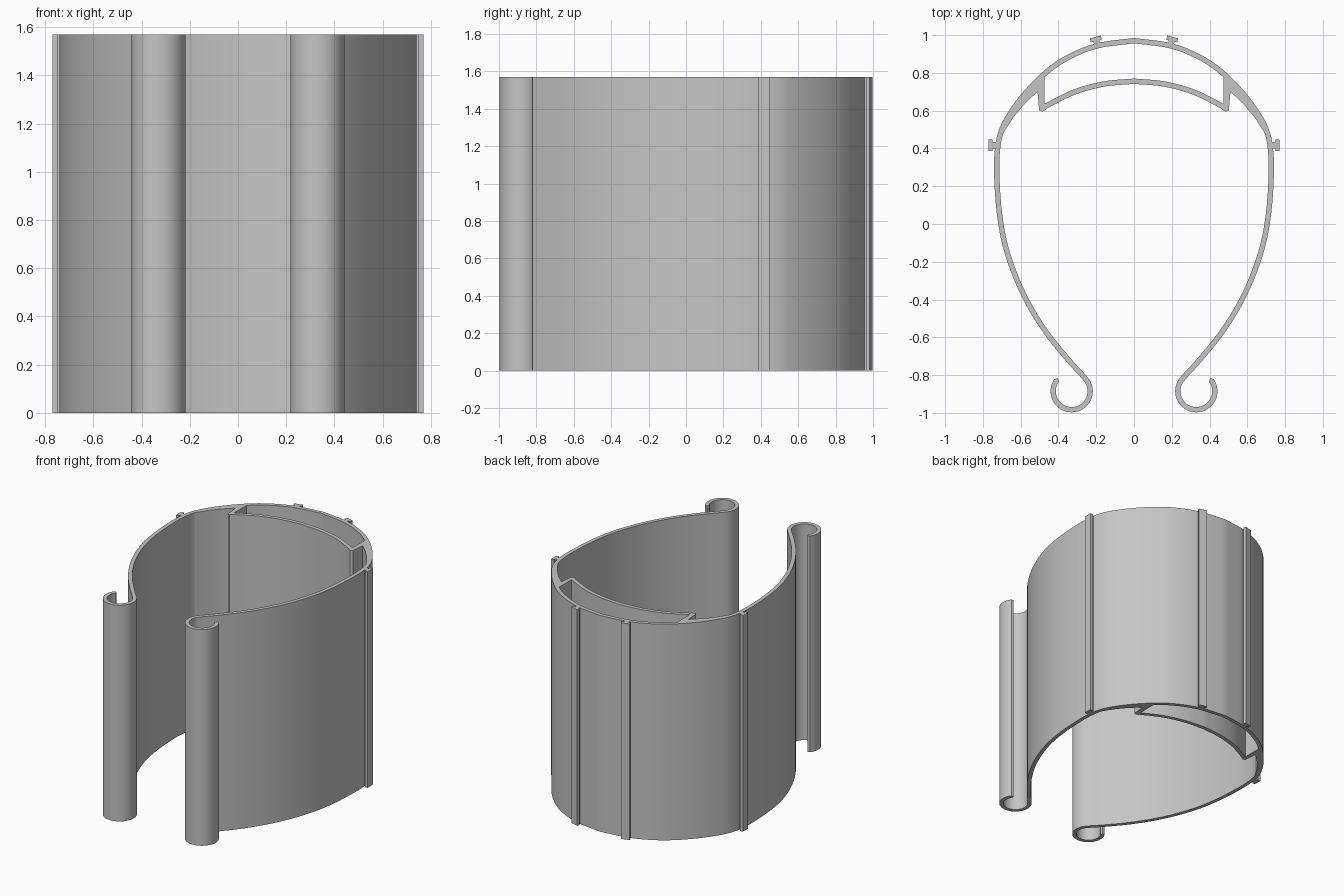
import bpy, bmesh, math
from mathutils import Vector

HEIGHT = 1.57
WALL = 0.028

if "Cube" in bpy.data.objects:
    bpy.data.objects.remove(bpy.data.objects["Cube"])

grey = bpy.data.materials.new("plain grey")
grey.use_nodes = True
colour = (0.56, 0.56, 0.56, 1)
grey.diffuse_color = colour
grey.node_tree.nodes["Principled BSDF"].inputs["Base Color"].default_value = colour


def smooth_path(points, steps=6):
    """Catmull-Rom curve through the points."""
    p = [Vector(q) for q in points]
    p = [2 * p[0] - p[1]] + p + [2 * p[-1] - p[-2]]
    out = []
    for a, b, c, d in zip(p, p[1:], p[2:], p[3:]):
        for i in range(steps):
            t = i / steps
            out.append(0.5 * (2 * b + (c - a) * t + (2 * a - 5 * b + 4 * c - d) * t**2
                              + (3 * b - a - 3 * c + d) * t**3))
    return out + [p[-2]]


def mirror_path(half):
    return [Vector((-q.x, q.y)) for q in reversed(half[1:])] + half


def band_outline(path, width):
    """Closed outline of a band of constant width along a path."""
    left, right = [], []
    for i, q in enumerate(path):
        t = (path[min(i + 1, len(path) - 1)] - path[max(i - 1, 0)]).normalized()
        n = Vector((-t.y, t.x)) * width / 2
        left.append(q + n)
        right.append(q - n)
    # Rounded tips
    tip_end = path[-1] + (path[-1] - path[-2]).normalized() * width * 0.4
    tip_start = path[0] + (path[0] - path[1]).normalized() * width * 0.4
    return left + [tip_end] + right[::-1] + [tip_start]


def extrude_outline(name, outline):
    bm = bmesh.new()
    face = bm.faces.new([bm.verts.new((q[0], q[1], 0)) for q in outline])
    top = bmesh.ops.extrude_face_region(bm, geom=[face])["geom"]
    bmesh.ops.translate(bm, vec=(0, 0, HEIGHT),
                        verts=[g for g in top if isinstance(g, bmesh.types.BMVert)])
    bmesh.ops.recalc_face_normals(bm, faces=bm.faces)
    # Triangulate only the end caps, which are concave
    caps = [f for f in bm.faces if len(f.verts) > 4]
    bmesh.ops.triangulate(bm, faces=caps, ngon_method='EAR_CLIP')
    mesh = bpy.data.meshes.new(name)
    bm.to_mesh(mesh)
    bm.free()
    mesh.materials.append(grey)
    obj = bpy.data.objects.new(name, mesh)
    bpy.context.collection.objects.link(obj)
    bpy.ops.object.select_all(action='DESELECT')
    obj.select_set(True)
    bpy.context.view_layer.objects.active = obj
    bpy.ops.object.shade_smooth_by_angle(angle=math.radians(30))
    return obj


# Main wall: domed back, tapering sides and a curled lip at each end
wall_half = smooth_path([
    (0, .971), (.2, .942), (.36, .876), (.48, .79), (.59, .674), (.667, .565),
    (.705, .485), (.722, .40), (.727, .28), (.715, .08), (.685, -.1), (.63, -.27),
    (.555, -.43), (.46, -.58), (.35, -.716), (.268, -.806)])
for i in range(33):
    a = math.radians(140 + 256 * i / 32)
    wall_half.append(Vector((.33 + .098 * math.cos(a), -.885 + .098 * math.sin(a))))
extrude_outline("clip_wall", band_outline(mirror_path(wall_half), WALL))

# Curved inner shelf behind the back pocket
shelf_half = smooth_path([(0, .756), (.16, .741), (.32, .697), (.485, .615)])
extrude_outline("inner_shelf", band_outline(mirror_path(shelf_half), WALL))

# Struts with wedges that thicken the shoulders
strut = [(.475, .792), (.475, .64), (.465, .606), (.485, .595), (.502, .602), (.511, .70),
         (.58, .635), (.64, .562), (.69, .485), (.705, .485), (.667, .565), (.59, .674),
         (.54, .73)]

# T-shaped outer ribs, drawn pointing along +y from the wall
rib = [(-.016, -.03), (-.016, .005), (-.03, .005), (-.03, .027),
       (.03, .027), (.03, .005), (.016, .005), (.016, -.03)]


def place_rib(x, y, degrees):
    a = math.radians(degrees)
    return [(x + u * math.cos(a) - v * math.sin(a),
             y + u * math.sin(a) + v * math.cos(a)) for u, v in rib]


parts = {"strut": strut,
         "back_rib": place_rib(.198, .964, -15),
         "side_rib": place_rib(.743, .417, -90)}
for side, sign in (("left", 1), ("right", -1)):
    for name, outline in parts.items():
        extrude_outline(f"{side}_{name}", [(sign * x, y) for x, y in outline])
